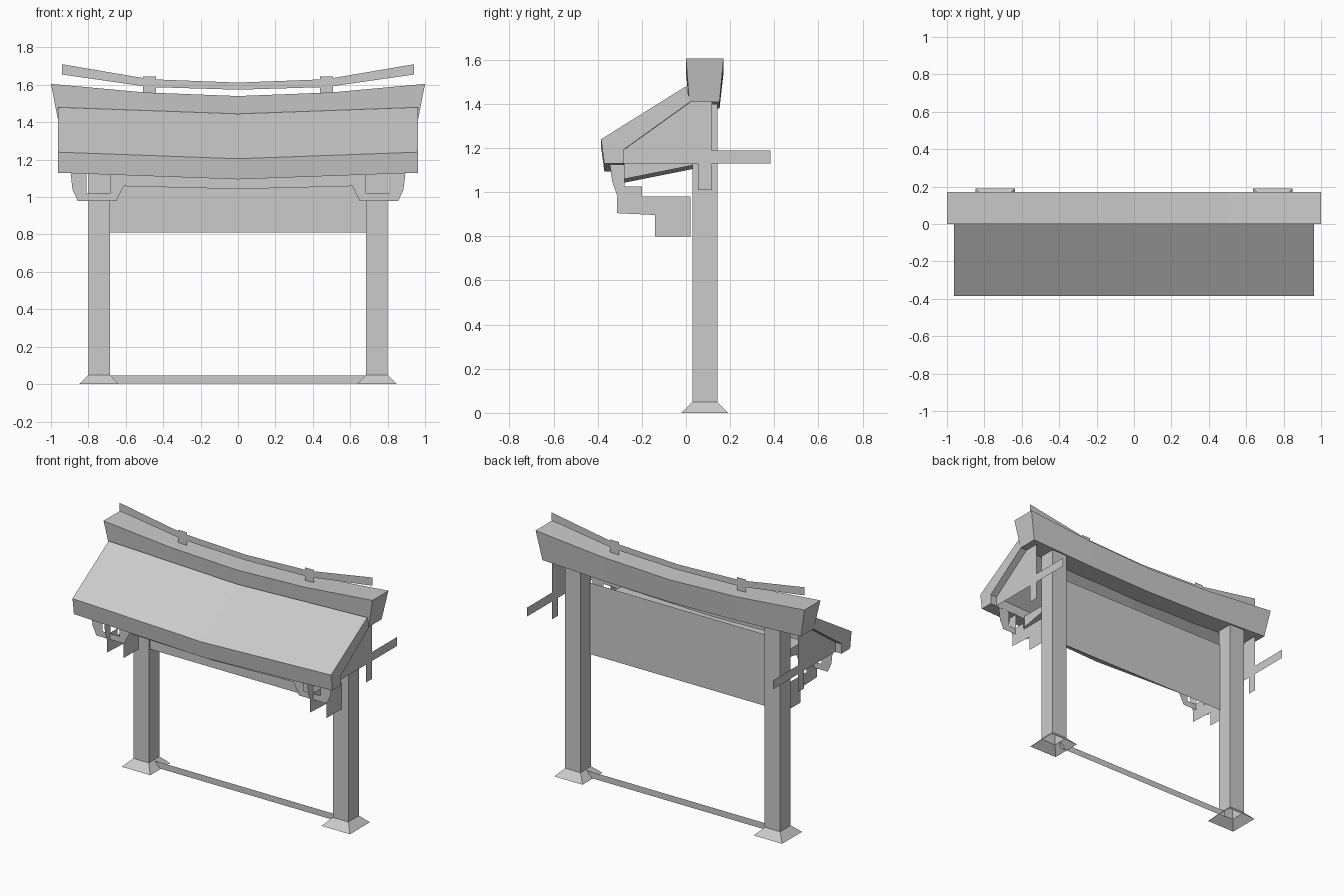
import bpy, bmesh

old = bpy.data.objects.get("Cube")
if old:
    bpy.data.objects.remove(old, do_unlink=True)

GREY = (0.6, 0.6, 0.6, 1)
mat = bpy.data.materials.new("plain grey")
mat.use_nodes = True
mat.diffuse_color = GREY
mat.node_tree.nodes["Principled BSDF"].inputs["Base Color"].default_value = GREY


def finish(name, bm):
    bmesh.ops.recalc_face_normals(bm, faces=bm.faces)
    me = bpy.data.meshes.new(name)
    bm.to_mesh(me)
    bm.free()
    me.materials.append(mat)
    ob = bpy.data.objects.new(name, me)
    bpy.context.collection.objects.link(ob)
    return ob


def loft(name, rings, caps=True):
    """Skin a row of closed rings, with or without end caps."""
    bm = bmesh.new()
    rows = [[bm.verts.new(p) for p in ring] for ring in rings]
    n = len(rows[0])
    for a, b in zip(rows, rows[1:]):
        for i in range(n):
            j = (i + 1) % n
            bm.faces.new((a[i], a[j], b[j], b[i]))
    if caps:
        bm.faces.new(rows[0])
        bm.faces.new(rows[-1])
    return finish(name, bm)


def sheet(name, outline):
    bm = bmesh.new()
    bm.faces.new([bm.verts.new(p) for p in outline])
    return finish(name, bm)


def rect(s, x0, x1, y0, y1, z):
    return [(s * x0, y0, z), (s * x1, y0, z), (s * x1, y1, z), (s * x0, y1, z)]


def ridge_sag(x):
    """Curve of the ridge: 0 at the ends, 1 in the middle."""
    x = abs(x)
    return 1 - 0.3 * x / 0.5 if x < 0.5 else 0.7 * (1 - x) / 0.5


MID = 0.085

# Sloped front roof, an L-shaped slab with a fascia, dipping to the middle
roof = [(-0.385, 1.24), (0, 1.48), (0.02, 1.41),
        (-0.28, 1.195), (-0.28, 1.13), (-0.37, 1.13)]
loft("front_roof", [[(x * 0.962, y, z - 0.035 * (1 - abs(x))) for y, z in roof]
                    for x in (-1, 0, 1)])

# Beam under the eaves
under = [(-0.28, 1.06), (0.03, 1.122), (0.03, 1.14), (-0.28, 1.14)]
loft("eave_beam", [[(x * 0.68, y, z - 0.017 * (1 - abs(x))) for y, z in under]
                   for x in (-1, 0, 1)])

# Ridge beam, wider at the top
ridge = [(0, 1.605, 1, 0.065), (0.17, 1.605, 1, 0.065),
         (0.152, 1.41, 0.962, 0.03), (0.015, 1.41, 0.962, 0.03)]
loft("ridge_beam", [[(x * w, y, z - d * ridge_sag(x)) for y, z, w, d in ridge]
                    for x in (-1, -0.5, 0, 0.5, 1)])

# Curved rail above the ridge
rail = [(-0.94, 1.71, 1.655), (-0.47, 1.63, 1.588), (0, 1.612, 1.574),
        (0.47, 1.63, 1.588), (0.94, 1.71, 1.655)]
bm = bmesh.new()
cols = [[bm.verts.new((x, MID, z)) for z in (top, low)] for x, top, low in rail]
for a, b in zip(cols, cols[1:]):
    bm.faces.new((a[0], a[1], b[1], b[0]))
finish("ridge_rail", bm)

# Hanging board and sill strip between the posts
for name, y, low, high in (("board", 0.043, 0.81, 1.29), ("sill", MID, 0.003, 0.045)):
    sheet(name, [(-0.69, y, low), (0.69, y, low), (0.69, y, high), (-0.69, y, high)])

gable = [(-0.28, 1.13), (-0.28, 1.195), (0.02, 1.41), (0.117, 1.41),
         (0.117, 1.19), (0.382, 1.19), (0.382, 1.13), (0.117, 1.13),
         (0.117, 1.01), (0.055, 1.01), (0.055, 1.13)]
corbel = [(-0.313, 0.98), (-0.313, 0.905), (-0.14, 0.897), (-0.14, 0.8),
          (0.02, 0.8), (0.02, 0.98)]
hook = [(-0.345, 1.13), (-0.335, 1.05), (-0.31, 0.98), (-0.2, 0.98),
        (-0.2, 1.025), (-0.278, 1.025), (-0.278, 1.13)]
bracket = [(0.895, 1.13), (0.885, 1.04), (0.857, 0.98), (0.65, 0.98),
           (0.61, 1.06), (0.61, 1.13), (0.685, 1.13), (0.685, 1.02),
           (0.81, 1.02), (0.81, 1.13)]

for side, s in (("left", 1), ("right", -1)):
    # Post and its flared foot, open underneath
    loft(side + "_post", [rect(s, 0.685, 0.8, 0.03, 0.142, z) for z in (0.05, 1.4)],
         caps=False)
    loft(side + "_foot", [rect(s, 0.637, 0.848, -0.022, 0.19, 0),
                          rect(s, 0.685, 0.8, 0.03, 0.142, 0.05)], caps=False)
    # Rail support
    sheet(side + "_rail_support", [(s * x, MID, z) for x, z in (
        (0.438, 1.55), (0.507, 1.55), (0.507, 1.645), (0.438, 1.645))])
    # Gable with crossed arms
    sheet(side + "_gable", [(s * 0.915, y, z) for y, z in gable])
    # Stepped corbel, and the crossed brackets that rest on it
    sheet(side + "_corbel", [(s * 0.755, y, z) for y, z in corbel])
    sheet(side + "_hook", [(s * 0.755, y, z) for y, z in hook])
    sheet(side + "_bracket", [(s * x, -0.281, z) for x, z in bracket])
